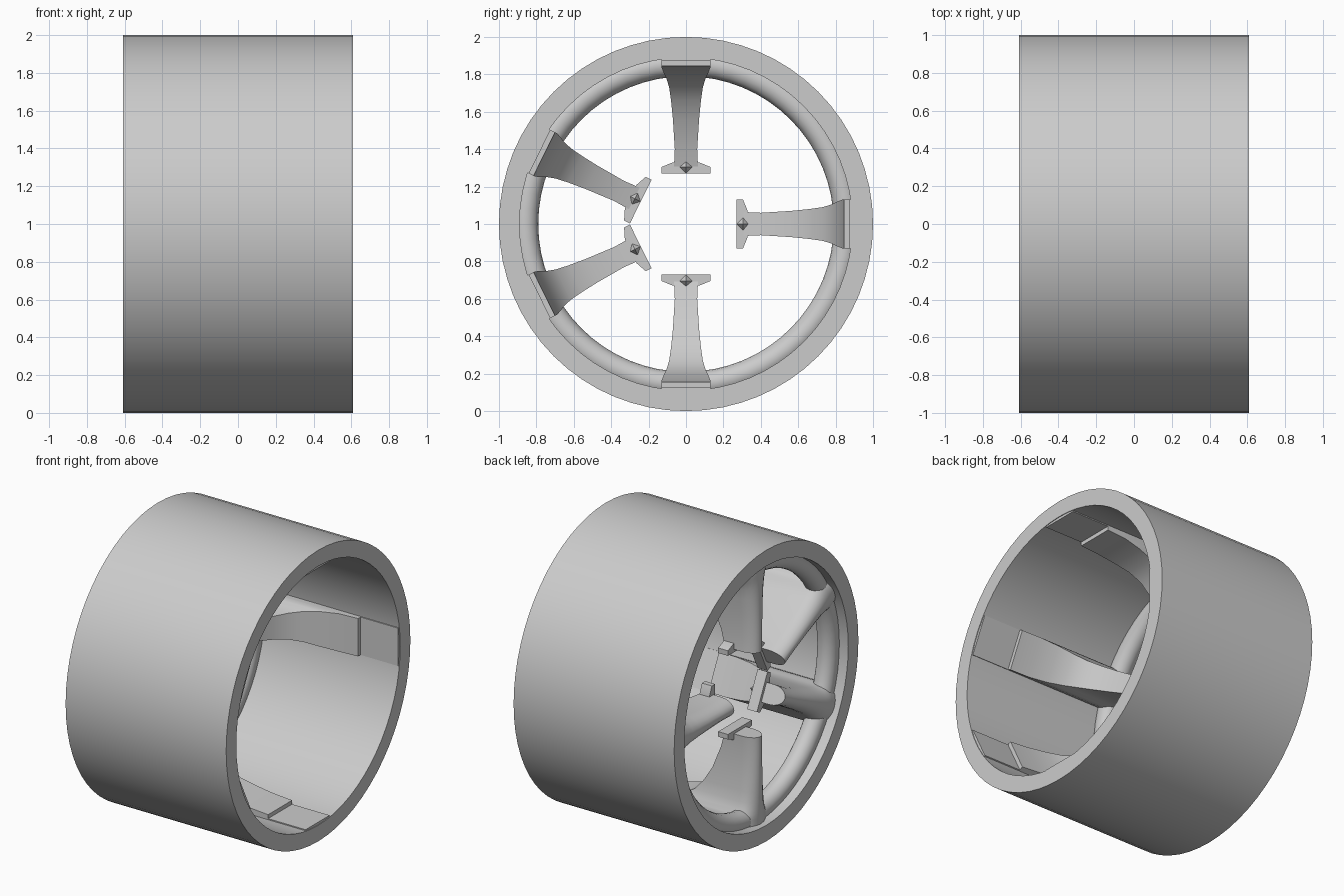
import bpy, bmesh, math
from mathutils import Matrix, Vector

old = bpy.data.objects.get("Cube")
if old:
    bpy.data.objects.remove(old, do_unlink=True)

grey = bpy.data.materials.new("plain_grey")
grey.use_nodes = True
grey.diffuse_color = (0.6, 0.6, 0.6, 1)
grey.node_tree.nodes["Principled BSDF"].inputs["Base Color"].default_value = (0.6, 0.6, 0.6, 1)


def finish(name, bm, angle=0.0):
    """Turn a bmesh into a shaded object; local z is radial, local y is across."""
    bmesh.ops.recalc_face_normals(bm, faces=bm.faces)
    mesh = bpy.data.meshes.new(name)
    bm.to_mesh(mesh)
    bm.free()
    mesh.materials.append(grey)
    ob = bpy.data.objects.new(name, mesh)
    bpy.context.collection.objects.link(ob)
    ob.matrix_world = Matrix.Translation((0, 0, 1)) @ Matrix.Rotation(angle, 4, 'X')
    bpy.ops.object.select_all(action='DESELECT')
    ob.select_set(True)
    bpy.context.view_layer.objects.active = ob
    bpy.ops.object.shade_smooth_by_angle(angle=math.radians(32))
    return ob


def loft(bm, rings, closed=False):
    """Skin a list of closed point rings, capping the ends unless closed."""
    loops = [[bm.verts.new(p) for p in ring] for ring in rings]
    n = len(loops[0])
    pairs = list(zip(loops, loops[1:])) + ([(loops[-1], loops[0])] if closed else [])
    for a, b in pairs:
        for i in range(n):
            j = (i + 1) % n
            bm.faces.new((a[i], a[j], b[j], b[i]))
    if not closed:
        bm.faces.new(loops[0])
        bm.faces.new(loops[-1])


def revolve(name, profile, steps=64):
    """Spin a closed (x, radius) profile around the axle."""
    bm = bmesh.new()
    turns = [2 * math.pi * i / steps for i in range(steps)]
    loft(bm, [[(x, r * math.sin(a), r * math.cos(a)) for x, r in profile] for a in turns], True)
    return finish(name, bm)


def block(bm, x0, x1, half, r0, r1):
    size = Matrix.Diagonal((x1 - x0, 2 * half, r1 - r0, 1))
    place = Matrix.Translation(((x0 + x1) / 2, 0, (r0 + r1) / 2))
    bmesh.ops.create_cube(bm, size=1, matrix=place @ size)


# Barrel with a wide hollow bore, and the rounded rim inside its front
revolve("barrel", [(-0.61, 1), (0.34, 1), (0.61, 1), (0.61, 0.89), (0.34, 0.89), (-0.61, 0.89)])
tube = [2 * math.pi * i / 16 for i in range(16)]
revolve("inner_rim", [(-0.48 + 0.07 * math.cos(a), 0.86 + 0.07 * math.sin(a)) for a in tube])

# Spoke stations: radius, half width, back x
stations = [(0.29, 0.065, -0.34), (0.40, 0.06, -0.31), (0.56, 0.07, -0.25),
            (0.66, 0.08, -0.19), (0.73, 0.09, -0.13), (0.78, 0.105, -0.05),
            (0.81, 0.12, 0.05), (0.835, 0.13, 0.18), (0.845, 0.13, 0.32), (0.91, 0.13, 0.32)]


def section(r, w, back):
    """Flat back and sides with a half-round front."""
    arc = [math.pi * i / 10 for i in range(11)]
    nose = [(-0.47 - 0.1 * math.sin(a), w * math.cos(a), r) for a in arc]
    return [(back, -w, r), (back, w, r)] + nose


names = ["rear", "top", "upper_front", "lower_front", "bottom"]
for label, degrees in zip(names, (0, 90, 153.7, 206.3, 270)):
    # Local z points outward, so turn it from straight up to the wanted angle
    turn = math.radians(degrees - 90)

    bm = bmesh.new()
    loft(bm, [section(*s) for s in stations])
    finish(label + "_spoke", bm, turn)

    # Flat pad running along the bore under the spoke foot
    bm = bmesh.new()
    block(bm, -0.45, 0.605, 0.13, 0.872, 0.93)
    finish(label + "_pad", bm, turn)

    # Flange across the inner end
    bm = bmesh.new()
    outline = [(-0.13, 0.27), (0.13, 0.27), (0.13, 0.305), (0.07, 0.33), (-0.07, 0.33), (-0.13, 0.305)]
    loft(bm, [[(x, t, r) for t, r in outline] for x in (-0.41, -0.335)])
    finish(label + "_flange", bm, turn)

    # Small pointed stud on the flange
    bm = bmesh.new()
    spin = Matrix.Translation((-0.315, 0, 0.305)) @ Matrix.Rotation(math.pi / 2, 4, 'Y')
    bmesh.ops.create_cone(bm, cap_ends=True, segments=4, radius1=0.033, radius2=0,
                          depth=0.04, matrix=spin)
    finish(label + "_stud", bm, turn)
